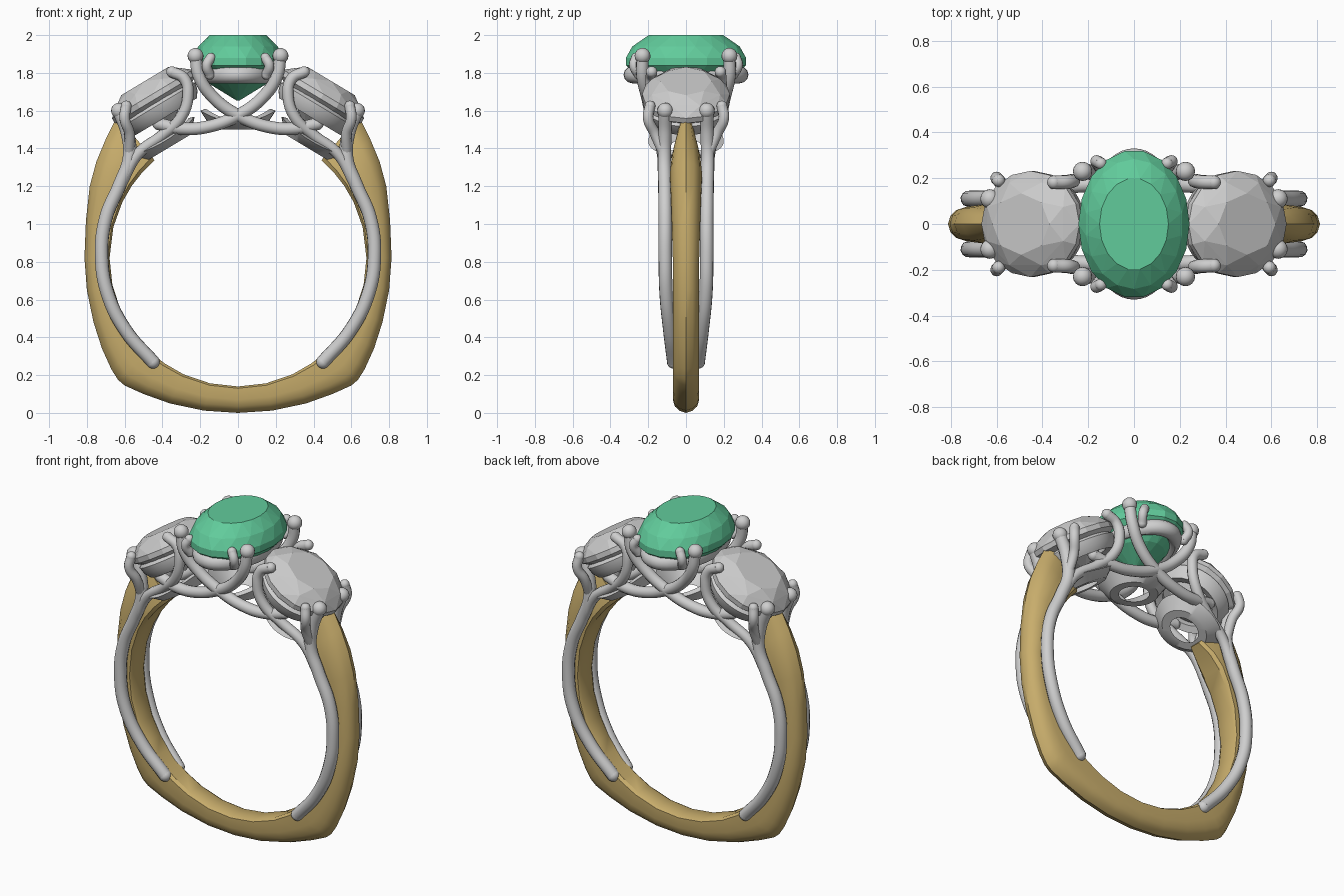
import bpy, bmesh, math
from mathutils import Matrix, Vector

cube = bpy.data.objects.get("Cube")
if cube:
    bpy.data.objects.remove(cube)


def material(name, rgb):
    m = bpy.data.materials.new(name)
    m.use_nodes = True
    m.diffuse_color = (*rgb, 1)
    node = next(n for n in m.node_tree.nodes if n.type == 'BSDF_PRINCIPLED')
    node.inputs["Base Color"].default_value = (*rgb, 1)
    return m


GOLD = material("yellow gold", (0.58, 0.42, 0.15))
SILVER = material("white metal", (0.62, 0.62, 0.62))
GREEN = material("green gem", (0.12, 0.60, 0.33))
CLEAR = material("pale gem", (0.60, 0.60, 0.60))


def finish(name, bm, mat, matrix=Matrix(), smooth=True):
    bmesh.ops.recalc_face_normals(bm, faces=bm.faces)
    mesh = bpy.data.meshes.new(name)
    bm.to_mesh(mesh)
    bm.free()
    mesh.transform(matrix)
    mesh.materials.append(mat)
    ob = bpy.data.objects.new(name, mesh)
    bpy.context.collection.objects.link(ob)
    if smooth:
        bpy.ops.object.select_all(action='DESELECT')
        ob.select_set(True)
        bpy.context.view_layer.objects.active = ob
        bpy.ops.object.shade_smooth_by_angle(angle=math.radians(35))
    return ob


def bridge(bm, rings, loop=False):
    n = len(rings[0])
    for i in range(len(rings) if loop else len(rings) - 1):
        a, b = rings[i], rings[(i + 1) % len(rings)]
        for j in range(n):
            k = (j + 1) % n
            bm.faces.new((a[j], a[k], b[k], b[j]))


def lathe(name, profile, mat, matrix, sx=1, sy=1, scallop=0, n=48):
    """Closed profile of (radius, height, lift) turned round z."""
    bm = bmesh.new()
    rings = []
    for i in range(n):
        t = math.tau * i / n
        lift = scallop * math.cos(t) ** 2
        rings.append([bm.verts.new((r * sx * math.cos(t), r * sy * math.sin(t), z + w * lift))
                      for r, z, w in profile])
    bridge(bm, rings, loop=True)
    return finish(name, bm, mat, matrix)


def gem(name, rings, mat, matrix, sx, sy):
    """Faceted stone: convex hull of rings of (radius, height, count, turn)."""
    bm = bmesh.new()
    for r, z, n, turn in rings:
        for i in range(n):
            t = math.tau * (i + turn) / n
            bm.verts.new((r * sx * math.cos(t), r * sy * math.sin(t), z))
    bmesh.ops.convex_hull(bm, input=bm.verts)
    bmesh.ops.dissolve_limit(bm, angle_limit=0.01, verts=bm.verts, edges=bm.edges)
    return finish(name, bm, mat, matrix, smooth=False)


def wire(name, points, radius, tip=None):
    """Round wire repeated on all four quarters, with balls on its ends."""
    for sx, side in ((1, "left"), (-1, "right")):
        for sy, face in ((-1, "front"), (1, "back")):
            label = f"{side}_{face}_{name}"
            path = [Vector((x * sx, y * sy, z)) for x, y, z in points]
            cu = bpy.data.curves.new(label, 'CURVE')
            cu.dimensions = '3D'
            cu.bevel_depth = radius
            cu.bevel_resolution = 4
            cu.use_fill_caps = True
            sp = cu.splines.new('BEZIER')
            sp.resolution_u = 8
            sp.bezier_points.add(len(path) - 1)
            for p, co in zip(sp.bezier_points, path):
                p.co = co
                p.handle_left_type = p.handle_right_type = 'AUTO'
            tmp = bpy.data.objects.new(label + "_path", cu)
            bpy.context.collection.objects.link(tmp)
            dg = bpy.context.evaluated_depsgraph_get()
            mesh = bpy.data.meshes.new_from_object(tmp.evaluated_get(dg))
            bpy.data.objects.remove(tmp)
            bm = bmesh.new()
            bm.from_mesh(mesh)
            bpy.data.meshes.remove(mesh)
            for co, r in ((path[0], radius), (path[-1], tip or radius)):
                bmesh.ops.create_uvsphere(bm, u_segments=16, v_segments=10, radius=r,
                                          matrix=Matrix.Translation(co))
            finish(label, bm, SILVER)


# Gold band: D-shaped section lofted between the finger hole and an outer outline
CENTRE, HOLE = Vector((0, 0.82)), 0.68
outline = [(0.64, 1.57, .045), (0.70, 1.45, .075), (0.75, 1.33, .085), (0.785, 1.2, .08),
           (0.805, 1.02, .075), (0.813, 0.82, .07), (0.80, 0.65, .07), (0.765, 0.48, .07),
           (0.72, 0.34, .07), (0.67, 0.23, .07), (0.635, 0.175, .07), (0.60, 0.145, .07),
           (0.5, 0.1, .07), (0.36, 0.05, .07), (0.18, 0.012, .07), (0, 0, .07)]
outline += [(-x, z, w) for x, z, w in reversed(outline[:-1])]
half = [(0, .75), (.07, 1), (.5, 1), (.75, .85), (.92, .5), (1, 0)]
section = half + [(s, -w) for s, w in reversed(half[:-1])]
bm = bmesh.new()
rings = []
for x, z, w in outline:
    out = Vector((x, z))
    inn = CENTRE + (out - CENTRE).normalized() * HOLE
    rings.append([bm.verts.new((p.x, w * v, p.y))
                  for s, v in section for p in [inn.lerp(out, s)]])
bridge(bm, rings)
bm.faces.new(rings[0])
bm.faces.new(rings[-1])
finish("band", bm, GOLD)

# Oval centre stone
gem("centre_stone", [(0.62, 2.0, 18, 0), (0.88, 1.94, 18, .5), (1, 1.88, 18, 0),
                     (1, 1.84, 18, 0), (0.62, 1.74, 18, .5), (0.04, 1.655, 6, 0)],
    GREEN, Matrix(), 0.243, 0.323)

# Oval gallery ring under the centre stone
tube = [(1 + .16 * math.cos(math.tau * i / 12), 1.79 + .045 * math.sin(math.tau * i / 12), 0)
        for i in range(12)]
lathe("centre_gallery_ring", tube, SILVER, Matrix(), 0.18, 0.285)

# Open scalloped cup beneath the centre
cup = [(.085, 0, 0), (.135, 0, 0), (.2, .04, 1), (.17, .05, 1)]
lathe("centre_cup", cup, SILVER, Matrix.Translation((0, 0, 1.5)), scallop=.06)

# Tilted side stones with their collars and cups
for s, side in ((1, "left"), (-1, "right")):
    tilt = Matrix.Rotation(s * math.radians(31), 4, 'Y')
    seat = Matrix.Translation((s * 0.445, 0, 1.675)) @ tilt
    gem(side + "_side_stone", [(0.58, .095, 8, 0), (0.84, .06, 8, .5), (1, .015, 16, 0),
                               (1, -.015, 16, 0), (0.5, -.1, 8, .5), (.03, -.17, 4, 0)],
        CLEAR, seat, 0.25, 0.232)
    lathe(side + "_collar", [(.15, -.11, 0), (.19, -.125, 0), (.215, -.09, 0),
                             (.225, -.05, 0), (.2, -.03, 0), (.17, -.05, 0)],
          SILVER, seat)
    lathe(side + "_cup", cup, SILVER,
          Matrix.Translation((s * 0.365, 0, 1.405)) @ tilt, scallop=.03)

# Shoulder wire rising from the band into an outer prong
wire("shoulder_wire", [(.45, .065, .27), (.59, .085, .43), (.69, .105, .63), (.722, .11, .83),
                       (.70, .11, 1.03), (.625, .112, 1.21), (.575, .115, 1.35),
                       (.585, .112, 1.48), (.63, .11, 1.6)], .036, .042)
# Short side prong gripping the outer rim of the side stone
wire("side_prong", [(.575, .12, 1.38), (.575, .165, 1.48), (.6, .2, 1.56), (.592, .19, 1.625)], .028)
# Curling wire ending on the inner rim of the side stone
wire("curl_wire", [(.62, .112, 1.21), (.53, .125, 1.37), (.40, .15, 1.47), (.305, .18, 1.56),
                   (.265, .19, 1.68), (.285, .185, 1.77), (.35, .182, 1.805)], .03)
# Wire crossing under the centre stone up to a centre prong
wire("crossing_wire", [(-.42, .15, 1.53), (-.3, .165, 1.505), (-.16, .175, 1.515),
                       (0, .185, 1.575), (.13, .205, 1.67), (.205, .23, 1.78),
                       (.225, .23, 1.89)], .033, .042)
# Small claw folding over the rim of the centre stone
wire("small_claw", [(.15, .25, 1.79), (.165, .275, 1.84), (.145, .265, 1.88)], .026)
